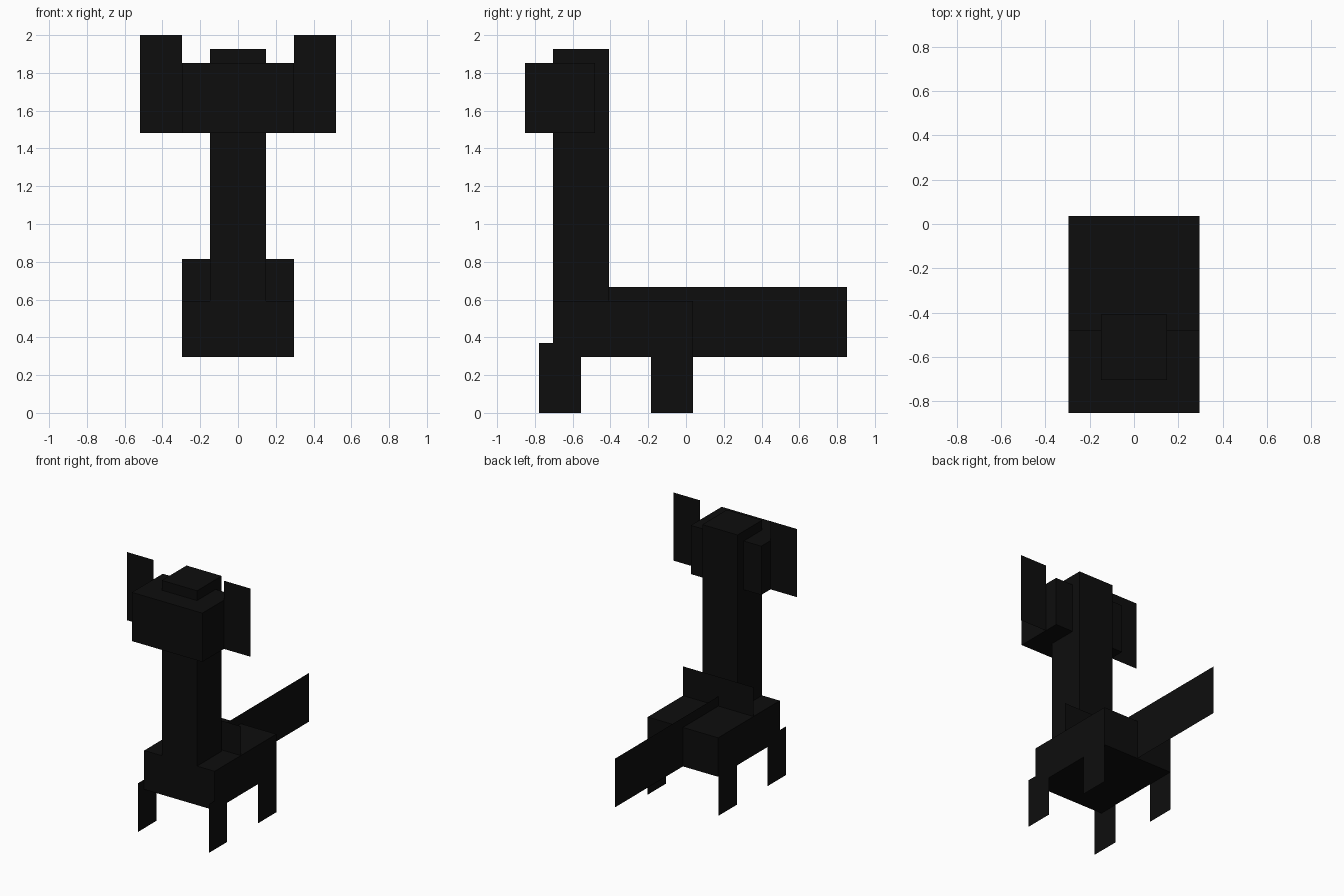
import bpy
import bmesh
from mathutils import Vector

cube = bpy.data.objects.get("Cube")
if cube:
    bpy.data.objects.remove(cube, do_unlink=True)

U = 2 / 27  # one grid cell of the blocky model

black = bpy.data.materials.new("near_black")
black.use_nodes = True
colour = (0.004, 0.004, 0.004, 1)
black.diffuse_color = colour
black.node_tree.nodes["Principled BSDF"].inputs["Base Color"].default_value = colour


def add_part(name, bm):
    mesh = bpy.data.meshes.new(name)
    bm.to_mesh(mesh)
    bm.free()
    mesh.materials.append(black)
    bpy.context.collection.objects.link(bpy.data.objects.new(name, mesh))


def box(name, x, y, z):
    """Solid block from ranges in cells."""
    bm = bmesh.new()
    bmesh.ops.create_cube(bm, size=1)
    for v in bm.verts:
        v.co = Vector([(a + b) / 2 + c * (b - a) for c, (a, b) in zip(v.co, (x, y, z))]) * U
    add_part(name, bm)


def sheet_x(name, x, y, z):
    """Flat sheet facing sideways."""
    bm = bmesh.new()
    corners = ((y[0], z[0]), (y[1], z[0]), (y[1], z[1]), (y[0], z[1]))
    bm.faces.new([bm.verts.new(Vector((x, a, b)) * U) for a, b in corners])
    add_part(name, bm)


def sheet_y(name, x, y, z):
    """Flat sheet facing the front."""
    bm = bmesh.new()
    corners = ((x[0], z[0]), (x[1], z[0]), (x[1], z[1]), (x[0], z[1]))
    bm.faces.new([bm.verts.new(Vector((a, y, b)) * U) for a, b in corners])
    add_part(name, bm)


# Solid blocks
box("body", (-4, 4), (-9.5, 0.5), (4, 8))
box("neck", (-2, 2), (-9.5, -5.5), (8, 26))
box("head", (-4, 4), (-11.5, -6.5), (20, 25))

# Tail ridge along the back, and the upright fin behind the neck
sheet_x("tail", 0, (-5.5, 11.5), (4, 9))
sheet_y("back_fin", (-4, 4), -5.25, (8, 11))

# Paired flat ears and legs
for side, s in (("left", 1), ("right", -1)):
    sheet_y(side + "_ear", sorted((4 * s, 7 * s)), -8, (20, 27))
    sheet_x(side + "_front_leg", 4.03 * s, (-10.5, -7.5), (0, 5))
    sheet_x(side + "_back_leg", 4.03 * s, (-2.5, 0.5), (0, 5))
